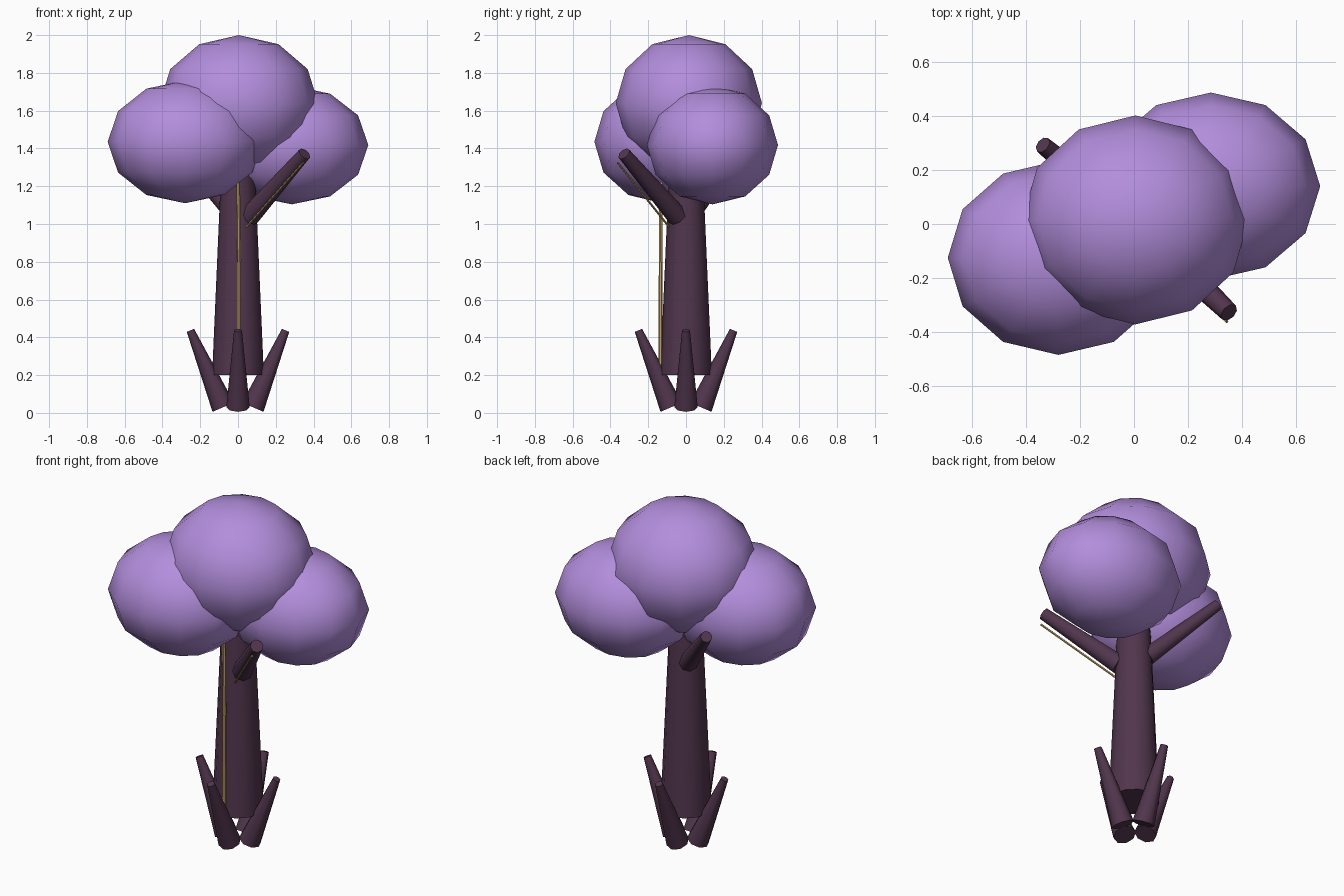
import bpy, math
from mathutils import Vector

if "Cube" in bpy.data.objects:
    bpy.data.objects.remove(bpy.data.objects["Cube"])


def material(name, rgb):
    m = bpy.data.materials.new(name)
    m.diffuse_color = (*rgb, 1)
    m.use_nodes = True
    m.node_tree.nodes["Principled BSDF"].inputs["Base Color"].default_value = m.diffuse_color
    return m


BARK = material("dark_plum_bark", (0.082, 0.036, 0.074))
LEAF = material("lilac_foliage", (0.45, 0.27, 0.72))
VINE = material("golden_vine", (0.55, 0.36, 0.14))


def finish(name, mat):
    ob = bpy.context.object
    ob.name = name
    ob.data.materials.append(mat)
    return ob


def taper(name, a, b, r1, r2, sides, mat):
    """Tapered round limb from point a to point b."""
    a, b = Vector(a), Vector(b)
    d = b - a
    bpy.ops.mesh.primitive_cone_add(
        vertices=sides, radius1=r1, radius2=r2, depth=d.length,
        location=(a + b) / 2, rotation=d.to_track_quat('Z', 'Y').to_euler())
    ob = finish(name, mat)
    bpy.ops.object.shade_smooth_by_angle(angle=math.radians(50))
    return ob


def puff(name, centre, radii):
    """Low-sided smooth foliage ball."""
    bpy.ops.mesh.primitive_uv_sphere_add(segments=12, ring_count=6, radius=1, location=centre)
    ob = finish(name, LEAF)
    ob.scale = radii
    bpy.ops.object.shade_smooth()
    return ob


# Trunk
taper("trunk", (0, 0, 0.2), (0, 0, 1.27), 0.137, 0.09, 12, BARK)

# Four roots leaning outwards
for i, side in enumerate(("right", "back", "left", "front")):
    c, s = round(math.cos(i * math.pi / 2)), round(math.sin(i * math.pi / 2))
    taper("root_" + side, (0.078 * c, 0.078 * s, 0.03),
          (0.252 * c, 0.252 * s, 0.437), 0.062, 0.021, 8, BARK)

# Two bare branches
taper("branch_front", (0.06, -0.045, 1.04), (0.352, -0.328, 1.372), 0.056, 0.036, 8, BARK)
taper("branch_back", (-0.05, 0.05, 1.09), (-0.338, 0.293, 1.41), 0.052, 0.032, 8, BARK)

# Thin vines on the trunk front and under the front branch
taper("trunk_vine_lower", (0.004, -0.136, 0.25), (0.004, -0.134, 0.8), 0.01, 0.01, 6, VINE)
taper("trunk_vine_upper", (0.006, -0.134, 0.8), (0.001, -0.133, 1.25), 0.01, 0.01, 6, VINE)
taper("branch_vine", (0.045, -0.09, 0.985), (0.345, -0.362, 1.325), 0.006, 0.006, 6, VINE)

# Foliage
puff("foliage_top", (0.005, 0.015, 1.64), (0.42, 0.387, 0.36))
puff("foliage_left", (-0.28, -0.125, 1.435), (0.41, 0.36, 0.325))
puff("foliage_right", (0.285, 0.14, 1.418), (0.405, 0.347, 0.314))
